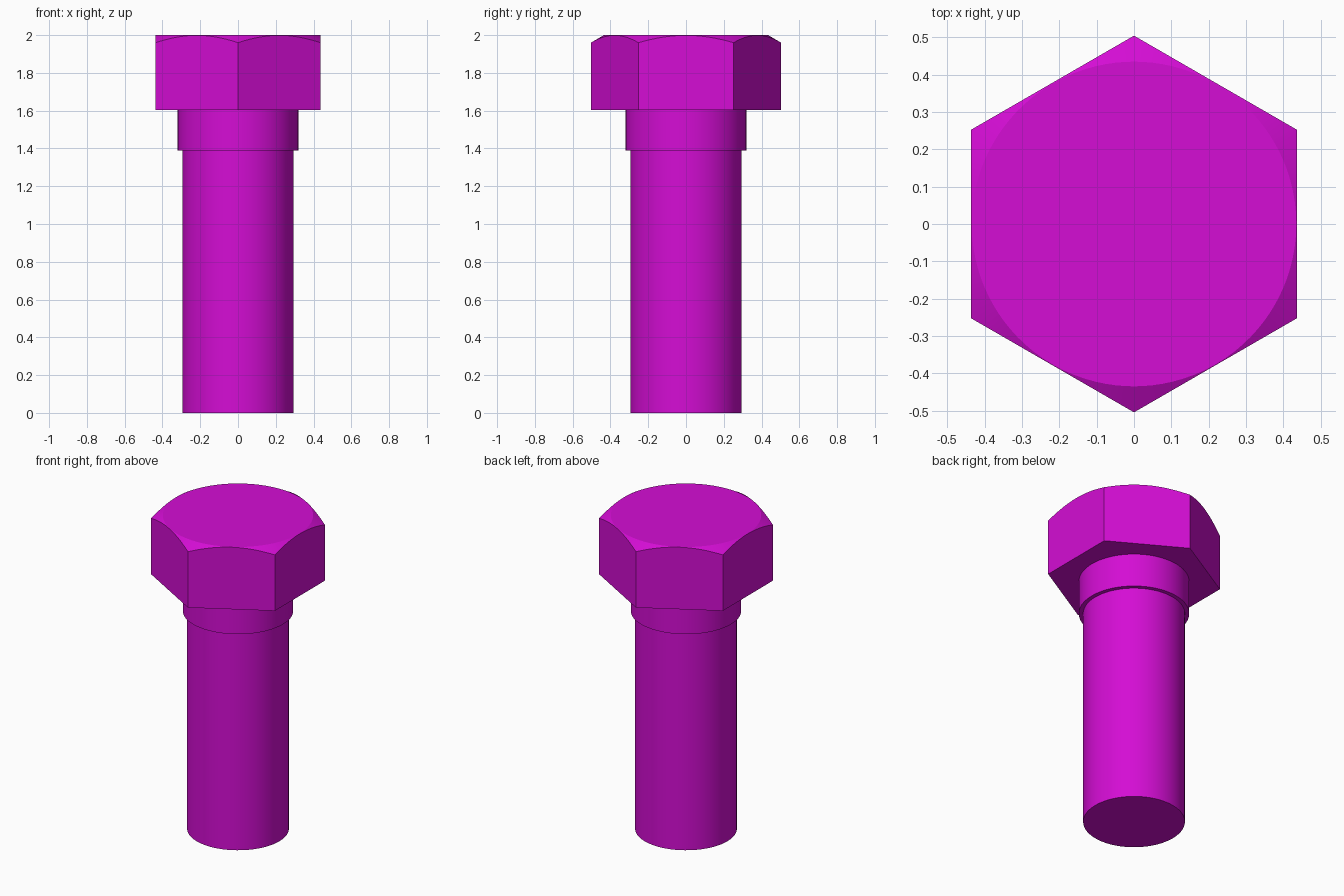
import bpy, bmesh, math
from mathutils import Vector

cube = bpy.data.objects.get("Cube")
if cube:
    bpy.data.objects.remove(cube, do_unlink=True)

COLOUR = (0.66, 0.004, 0.66, 1)
magenta = bpy.data.materials.new("magenta")
magenta.use_nodes = True
magenta.diffuse_color = COLOUR
magenta.node_tree.nodes["Principled BSDF"].inputs["Base Color"].default_value = COLOUR


def loft(name, rings):
    """Closed solid through rings of points, capped at both ends."""
    bm = bmesh.new()
    loops = [[bm.verts.new(p) for p in ring] for ring in rings]
    n = len(loops[0])
    for low, high in zip(loops, loops[1:]):
        for i in range(n):
            j = (i + 1) % n
            bm.faces.new((low[i], low[j], high[j], high[i]))
    bm.faces.new(loops[0][::-1])
    bm.faces.new(loops[-1])
    bmesh.ops.recalc_face_normals(bm, faces=bm.faces)
    mesh = bpy.data.meshes.new(name)
    bm.to_mesh(mesh)
    bm.free()
    mesh.materials.append(magenta)
    obj = bpy.data.objects.new(name, mesh)
    bpy.context.collection.objects.link(obj)
    bpy.ops.object.select_all(action="DESELECT")
    obj.select_set(True)
    bpy.context.view_layer.objects.active = obj
    bpy.ops.object.shade_smooth_by_angle(angle=math.radians(20))


def circle(radius, z, n=96):
    turn = 2 * math.pi / n
    return [(radius * math.cos(i * turn), radius * math.sin(i * turn), z) for i in range(n)]


# Shank and the wider collar under the head
loft("shank", [circle(0.294, 0), circle(0.294, 1.4)])
loft("collar", [circle(0.319, 1.39), circle(0.319, 1.61)])

# Hexagonal head, corners pointing front and back, top edge cut by a cone
CORNER, TOP, UNDERSIDE, STEPS = 0.504, 2.0, 1.603, 16
FLAT = CORNER * math.cos(math.pi / 6)
CUT = FLAT - 0.002
SLOPE = math.tan(math.radians(30))
corners = [Vector(p) for p in circle(CORNER, 0, 6)]
corners = [Vector((-c.y, c.x, 0)) for c in corners]
outline = [corners[k].lerp(corners[(k + 1) % 6], s / STEPS)
           for k in range(6) for s in range(STEPS)]
loft("hex_head", [
    [(p.x, p.y, UNDERSIDE) for p in outline],
    [(p.x, p.y, TOP - (p.length - CUT) * SLOPE) for p in outline],
    [(*(p.normalized() * CUT).xy, TOP) for p in outline],
])
